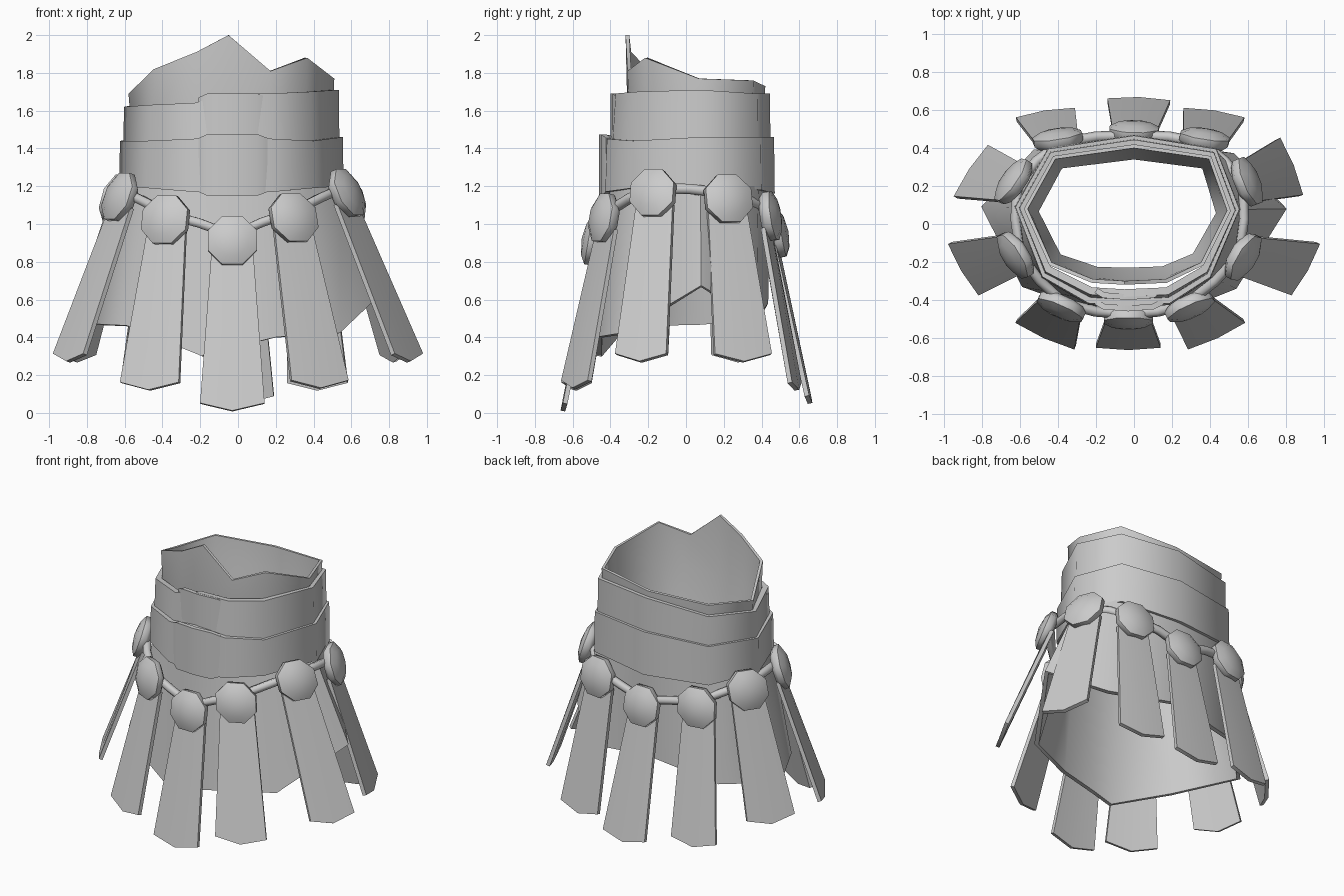
import bpy, bmesh, math
from mathutils import Vector, Matrix

if "Cube" in bpy.data.objects:
    bpy.data.objects.remove(bpy.data.objects["Cube"])

# Waist cross-section, counter-clockwise from the front centre
WAIST = [(-.05, -.31), (.17, -.30), (.36, -.21), (.50, .07), (.40, .35),
         (0, .41), (-.42, .35), (-.57, .08), (-.44, -.21), (-.22, -.30)]


def finish(name, bm, thickness=0, angle=50):
    bmesh.ops.recalc_face_normals(bm, faces=bm.faces)
    me = bpy.data.meshes.new(name)
    bm.to_mesh(me)
    bm.free()
    ob = bpy.data.objects.new(name, me)
    bpy.context.collection.objects.link(ob)
    bpy.ops.object.select_all(action='DESELECT')
    ob.select_set(True)
    bpy.context.view_layer.objects.active = ob
    if thickness:
        mod = ob.modifiers.new("thickness", 'SOLIDIFY')
        mod.thickness = thickness
        mod.offset = 0
        bpy.ops.object.modifier_apply(modifier=mod.name)
    bpy.ops.object.shade_smooth_by_angle(angle=math.radians(angle))
    return ob


def section(offset, front, zs):
    """Waist outline pushed outward, with extra depth at the front panel."""
    out = []
    for (x, y), z in zip(WAIST, zs):
        d = Vector((x * .6, y)).normalized() * offset
        extra = front if y < -.25 else front * .5 if y < -.15 else 0
        out.append((x + d.x, y + d.y - extra, z))
    return out


def shell(name, loops, thickness, closed=True):
    bm = bmesh.new()
    rings = [[bm.verts.new(p) for p in loop] for loop in loops]
    for a, b in zip(rings, rings[1:]):
        for i in range(len(a) if closed else len(a) - 1):
            j = (i + 1) % len(a)
            bm.faces.new((a[i], a[j], b[j], b[i]))
    return finish(name, bm, thickness, 65)


# Jagged inner collar, narrowing towards its lower edge
top = [2.0, 1.81, 1.88, 1.77, 1.76, 1.73, 1.72, 1.69, 1.82, 1.91]
shell("collar", [section(-.06, -.01, [1.2] * 10), section(-.01, 0, [1.58] * 10),
                 section(0, 0, top)], .02)

# Two wrapped waist bands
upper = [1.69, 1.69, 1.70, 1.71, 1.69, 1.69, 1.65, 1.62, 1.63, 1.64]
shell("upper_band", [section(.018, .055, [1.38] * 10), section(.014, .04, upper)], .04)
lower_bottom = [1.16, 1.17, 1.19, 1.2, 1.18, 1.16, 1.18, 1.2, 1.19, 1.17]
lower_top = [1.47, 1.45, 1.44, 1.46, 1.46, 1.46, 1.45, 1.44, 1.44, 1.45]
shell("lower_band", [section(.04, .07, lower_bottom), section(.036, .065, lower_top)], .04)

# Raised panels where the bands overlap at the front
for name, y, z0, z1 in (("lower_panel", -.435, 1.15, 1.475), ("upper_panel", -.375, 1.42, 1.69)):
    xs = ((-.20, .025, .02), (-.16, 0, 0), (-.03, -.01, 0), (.10, 0, 0), (.15, .025, .02))
    shell(name, [[(x, y + dy, z0 + dz) for x, dy, dz in xs],
                 [(x, y + dy, z1 - dz) for x, dy, dz in xs]], .03, closed=False)

# Flared skirt with uneven hem
hem = [(-.05, -.46, .34), (.2, -.46, .40), (.53, -.33, .42), (.79, .08, .67),
       (.52, .36, .50), (0, .42, .58), (-.52, .38, .50), (-.79, .09, .47),
       (-.58, -.32, .46), (-.19, -.46, .30)]
shell("skirt", [hem, section(.025, .06, [1.24] * 10)], .03)

# Hanging strips: disc centre, then bottom-left and bottom-right corners, corner height
STRIPS = [
    ((-.03, -.49, .91), (-.20, -.64), (.14, -.64), .05),
    ((.29, -.43, 1.03), (.28, -.65), (.58, -.51), .17),
    ((.57, -.17, 1.16), (.82, -.37), (.97, -.10), .31),
    ((.59, .22, 1.13), (.88, .15), (.76, .45), .31),
    ((.37, .44, 1.04), (.58, .55), (.26, .60), .16),
    ((0, .48, .95), (.19, .64), (-.14, .65), .09),
    ((-.40, .44, 1.03), (-.31, .60), (-.62, .55), .16),
    ((-.63, .22, 1.13), (-.76, .41), (-.94, .14), .31),
    ((-.62, -.16, 1.14), (-.97, -.10), (-.81, -.37), .31),
    ((-.38, -.43, 1.02), (-.62, -.51), (-.31, -.65), .16),
]
DISC = [(.11, -.045), (.14, -.02), (.14, .015), (.09, .04)]

for n, (c, l, r, zb) in enumerate(STRIPS, 1):
    c = Vector(c)
    left, right = Vector((*l, zb)), Vector((*r, zb))
    tangent = (right - left).normalized()
    outward = tangent.cross(Vector((0, 0, 1)))
    down = ((left + right) / 2 - c).normalized()

    # Strip: widening, slightly arched, pointed at the bottom
    bm = bmesh.new()
    tc = c - outward * .025 + down * .06
    tip = (left + right) / 2 + outward * .012 - Vector((0, 0, .04))
    a = [bm.verts.new(p) for p in (tc - tangent * .11, tc + outward * .012, tc + tangent * .11)]
    b = [bm.verts.new(p) for p in (left, tip, right)]
    for i in range(2):
        bm.faces.new((a[i], b[i], b[i + 1], a[i + 1]))
    finish(f"strip_{n}", bm, .025)

    # Domed eight-sided disc covering the strip's top
    axis = tangent.cross(-down).normalized()
    frame = Matrix((tangent, -down, axis)).transposed()
    centre = c + axis * .012
    bm = bmesh.new()
    rings = []
    for rad, h in DISC:
        rings.append([bm.verts.new(centre + frame @ Vector((
            rad * math.cos(math.tau * (k + .5) / 8), rad * math.sin(math.tau * (k + .5) / 8), h)))
            for k in range(8)])
    for p, q in zip(rings, rings[1:]):
        for k in range(8):
            m = (k + 1) % 8
            bm.faces.new((p[k], p[m], q[m], q[k]))
    bm.faces.new(rings[0][::-1])
    peak = bm.verts.new(centre + axis * .052)
    for k in range(8):
        bm.faces.new((rings[-1][k], rings[-1][(k + 1) % 8], peak))
    finish(f"disc_{n}", bm)

# Cord threaded through the discs
cu = bpy.data.curves.new("cord", 'CURVE')
cu.dimensions = '3D'
cu.bevel_depth = .028
cu.bevel_resolution = 1
sp = cu.splines.new('POLY')
path = []
for i, s in enumerate(STRIPS):
    p, q = Vector(s[0]), Vector(STRIPS[(i + 1) % 10][0])
    mid = (p + q) / 2
    path += [p + Vector((0, 0, .03)) - Vector((p.x, p.y, 0)) * .03,
             mid + Vector((0, 0, .04))]
sp.points.add(len(path) - 1)
for pt, co in zip(sp.points, path):
    pt.co = (*co, 1)
sp.use_cyclic_u = True
sp.use_smooth = True
bpy.context.collection.objects.link(bpy.data.objects.new("cord", cu))
